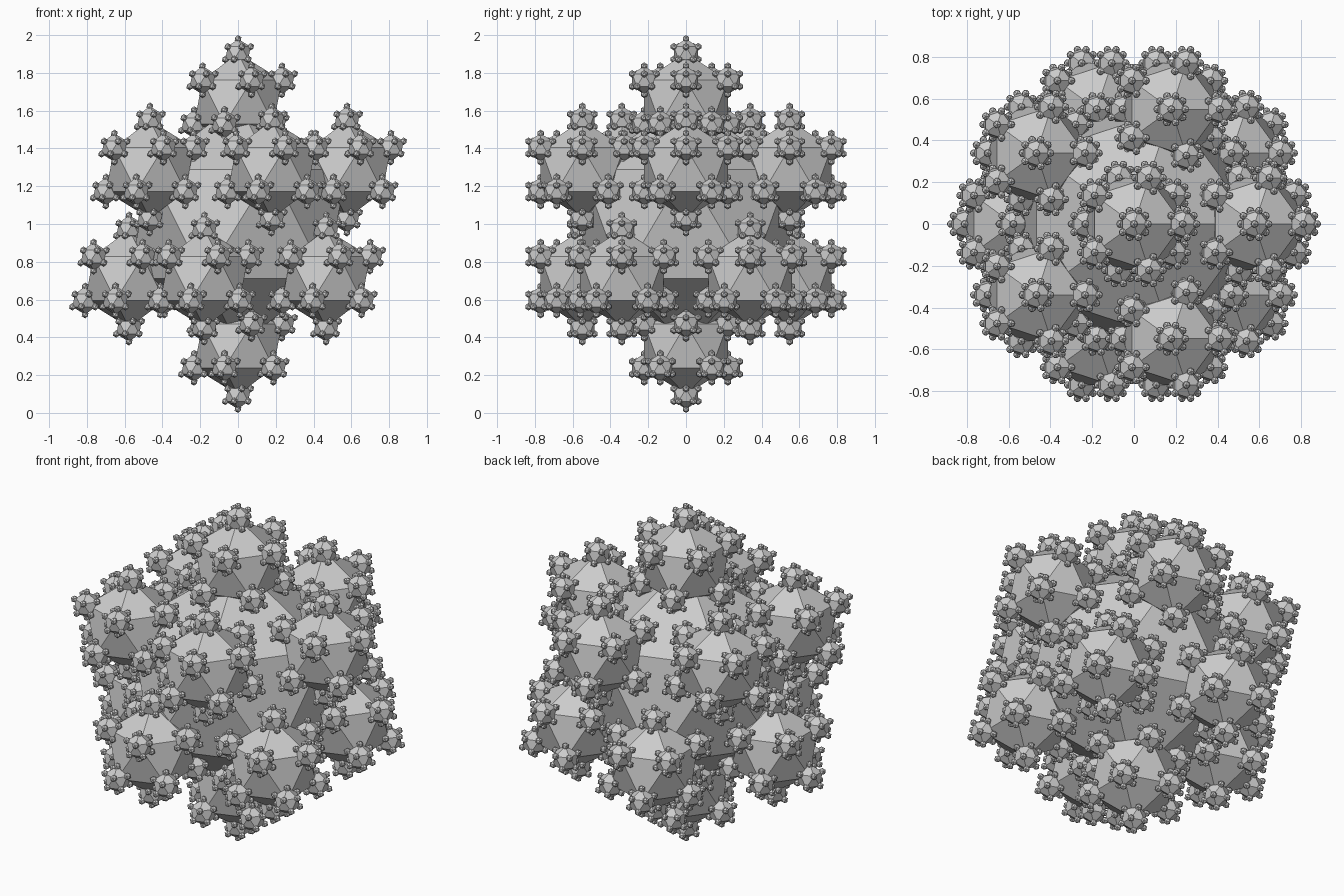
import bpy, bmesh
from mathutils import Vector

if "Cube" in bpy.data.objects:
    bpy.data.objects.remove(bpy.data.objects["Cube"])

# Unit icosahedron, one vertex pointing up
bm = bmesh.new()
bmesh.ops.create_icosphere(bm, subdivisions=1, radius=1.0)
bm.verts.ensure_lookup_table()
corners = [v.co.normalized() for v in bm.verts]
triangles = [[v.index for v in f.verts] for f in bm.faces]
bm.free()


def add_icosahedra(name, centres, radius):
    """One flat-shaded object holding an icosahedron at each centre."""
    verts, faces = [], []
    for c in centres:
        base = len(verts)
        verts += [c + p * radius for p in corners]
        faces += [[base + i for i in t] for t in triangles]
    mesh = bpy.data.meshes.new(name)
    mesh.from_pydata(verts, [], faces)
    mesh.update()
    obj = bpy.data.objects.new(name, mesh)
    bpy.context.collection.objects.link(obj)
    return obj


# Each generation sits centred on the corners of the one before it
levels = [("core", 0.645), ("large_lobes", 0.260),
          ("small_lobes", 0.075), ("tip_beads", 0.020)]
centres = [Vector((0, 0, 1))]
for name, radius in levels:
    add_icosahedra(name, centres, radius)
    centres = [c + p * radius for c in centres for p in corners]
